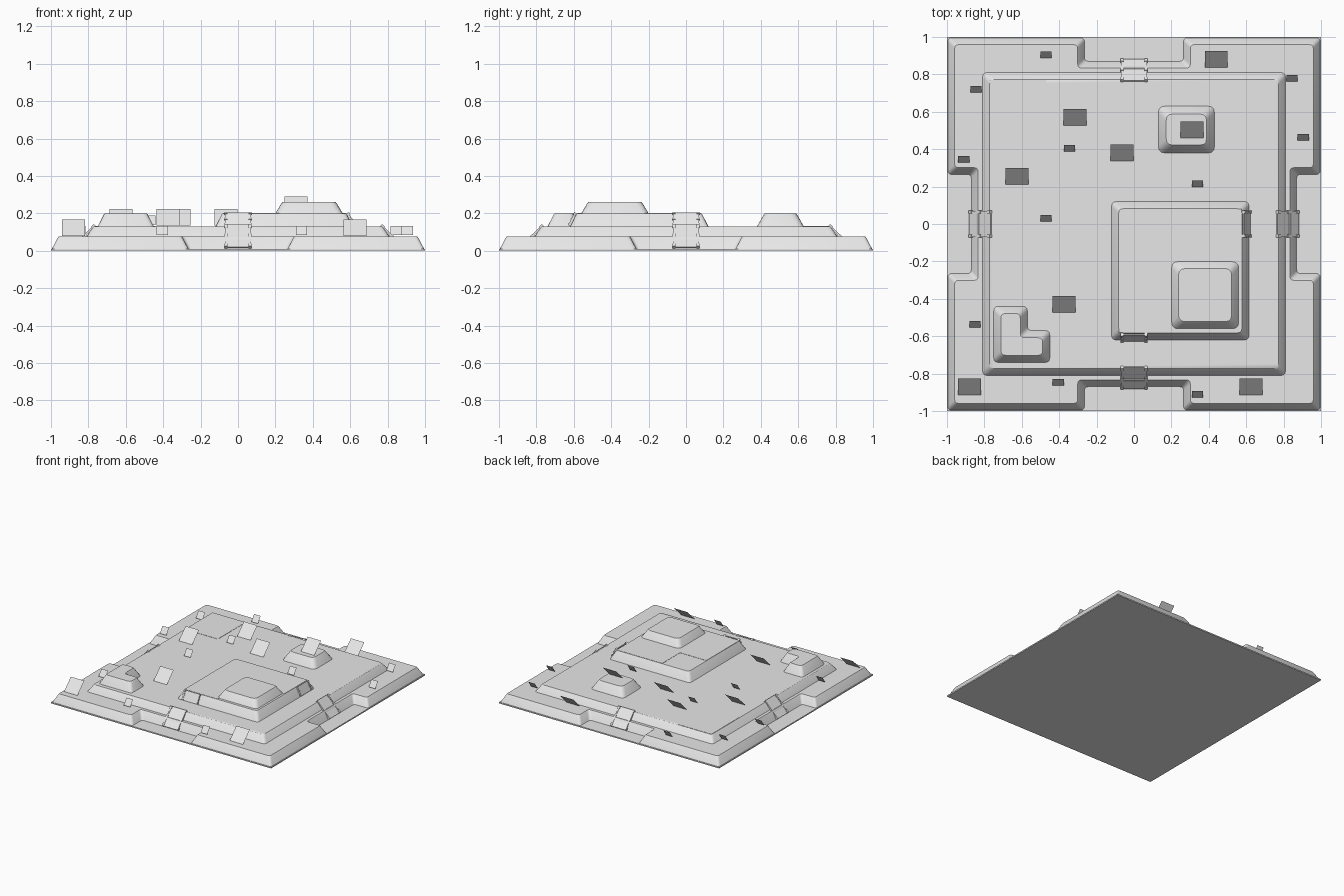
import bpy, bmesh, math
from mathutils import Vector, Matrix

if "Cube" in bpy.data.objects:
    bpy.data.objects.remove(bpy.data.objects["Cube"])

grey = bpy.data.materials.new("plain grey")
grey.diffuse_color = (0.8, 0.8, 0.8, 1)
grey.use_nodes = True
grey.node_tree.nodes["Principled BSDF"].inputs["Base Color"].default_value = grey.diffuse_color


def finish(name, bm, smooth=False):
    mesh = bpy.data.meshes.new(name)
    bm.to_mesh(mesh)
    bm.free()
    mesh.materials.append(grey)
    ob = bpy.data.objects.new(name, mesh)
    bpy.context.collection.objects.link(ob)
    if smooth:
        bpy.ops.object.select_all(action='DESELECT')
        ob.select_set(True)
        bpy.context.view_layer.objects.active = ob
        bpy.ops.object.shade_smooth_by_angle(angle=math.radians(35))
    return ob


def ring(outline, inset, radius, steps=3):
    """Counter-clockwise right-angled outline, moved inward, corners rounded."""
    n = len(outline)
    pts = [Vector(p) for p in outline]
    moved = []
    for i, p in enumerate(pts):
        a = (p - pts[i - 1]).normalized()
        b = (pts[(i + 1) % n] - p).normalized()
        moved.append(p + inset * Vector((-a.y - b.y, a.x + b.x)))
    out = []
    for i, p in enumerate(moved):
        s = p + (moved[i - 1] - p).normalized() * radius
        e = p + (moved[(i + 1) % n] - p).normalized() * radius
        for k in range(steps + 1):
            t = k / steps
            out.append((1 - t) ** 2 * s + 2 * t * (1 - t) * p + t * t * e)
    return out


def terrace(name, outline, z0, z1, inset, radius=0.025):
    """Flat-topped mound with sloping sides."""
    bm = bmesh.new()
    h = z1 - z0
    levels = [(0, z0), (inset * 0.85, z1 - h * 0.1), (inset, z1)]
    loops = [[bm.verts.new((p.x, p.y, z)) for p in ring(outline, d, radius)]
             for d, z in levels]
    for lo, hi in zip(loops, loops[1:]):
        for i in range(len(lo)):
            j = (i + 1) % len(lo)
            bm.faces.new((lo[i], lo[j], hi[j], hi[i]))
    bm.faces.new(loops[-1])
    bm.faces.new(loops[0][::-1])
    return finish(name, bm, True)


def rect(x0, y0, x1, y1):
    return [(x0, y0), (x1, y0), (x1, y1), (x0, y1)]


def plate(name, outline, z, thick):
    bm = bmesh.new()
    f = bm.faces.new([bm.verts.new((x, y, z)) for x, y in outline])
    top = bmesh.ops.extrude_face_region(bm, geom=[f])
    bmesh.ops.translate(bm, vec=(0, 0, thick),
                        verts=[v for v in top["geom"] if isinstance(v, bmesh.types.BMVert)])
    bmesh.ops.recalc_face_normals(bm, faces=bm.faces[:])
    return finish(name, bm)


# Floor and the lowest terrace, notched in the middle of each side
plate("floor", rect(-1, -1, 1, 1), 0, 0.01)
W, N, D = 0.995, 0.265, 0.87
side = [(-W, -W), (-N, -W), (-N, -D), (N, -D), (N, -W)]
base = []
for k in range(4):
    c, s = round(math.cos(k * math.pi / 2)), round(math.sin(k * math.pi / 2))
    base += [(x * c - y * s, x * s + y * c) for x, y in side]
terrace("lower_terrace", base, 0.01, 0.075, 0.036, 0.02)

# Upper terrace and the raised blocks on it
terrace("upper_terrace", rect(-0.81, -0.81, 0.81, 0.81), 0.075, 0.13, 0.038)
terrace("large_platform", rect(-0.12, -0.62, 0.615, 0.12), 0.13, 0.20, 0.038)
terrace("top_block", rect(0.2, -0.56, 0.56, -0.2), 0.20, 0.26, 0.038, 0.035)
terrace("back_block", rect(0.13, 0.38, 0.43, 0.63), 0.13, 0.20, 0.042, 0.035)
terrace("corner_block", [(-0.75, -0.74), (-0.45, -0.74), (-0.45, -0.57), (-0.57, -0.57),
                         (-0.57, -0.44), (-0.75, -0.44)], 0.13, 0.20, 0.038)

# Thin surface patches
plate("corner_patch", rect(-0.77, 0.41, -0.47, 0.77), 0.13, 0.002)
plate("platform_patch", [(0.16, -0.15), (-0.08, -0.15), (-0.08, -0.58), (0.22, -0.58),
                         (0.22, -0.22), (0.575, -0.22), (0.575, 0.08), (0.16, 0.08)], 0.2, 0.002)


def ramp(name, r0, z0, r1, z1, turn):
    """Sloping plate between two rails with end and middle joints, on the front side."""
    bm = bmesh.new()
    length = math.hypot(r0 - r1, z1 - z0)
    place = (Matrix.Rotation(turn, 4, 'Z')
             @ Matrix.Translation((0, -(r0 + r1) / 2, (z0 + z1) / 2))
             @ Matrix.Rotation(math.atan2(z1 - z0, r0 - r1), 4, 'X'))

    def box(x, y, sx, sy, sz):
        bmesh.ops.create_cube(bm, size=1, matrix=place @ Matrix.Translation((x, y, 0))
                              @ Matrix.Diagonal((sx, sy, sz, 1)))
    box(0, 0, 0.13, length, 0.006)
    for x in (-0.065, 0.065):
        box(x, 0, 0.01, length, 0.012)
        for t in (-0.43, 0, 0.43):
            box(x, t * length, 0.017, length * 0.12, 0.018)
    finish(name, bm)


for k, label in enumerate(("front", "right", "back", "left")):
    ramp(label + "_ramp", 0.88, 0.018, 0.765, 0.137, k * math.pi / 2)
ramp("platform_front_ramp", 0.625, 0.135, 0.59, 0.203, 0)
ramp("platform_right_ramp", 0.62, 0.135, 0.585, 0.203, math.pi / 2)


# Leaning square cards standing on the ground
def card(name, x, y, z, w, d, h):
    bm = bmesh.new()
    bm.faces.new([bm.verts.new(p) for p in (
        (x - w / 2, y - d / 2, z), (x + w / 2, y - d / 2, z),
        (x + w / 2, y + d / 2, z + h), (x - w / 2, y + d / 2, z + h))])
    finish(name, bm)


def ground(x, y):
    return 0.135 if max(abs(x), abs(y)) < 0.77 else 0.08


large = [(0.44, 0.88), (-0.315, 0.57), (-0.065, 0.38), (-0.625, 0.255),
         (-0.375, -0.43), (-0.88, -0.87), (0.625, -0.87)]
small = [(-0.47, 0.905), (-0.845, 0.72), (0.845, 0.78), (0.905, 0.465), (-0.91, 0.345),
         (-0.345, 0.405), (0.34, 0.215), (-0.47, 0.03), (-0.85, -0.535),
         (-0.405, -0.845), (0.34, -0.91)]
for x, y in large:
    card("large_card", x, y, ground(x, y), 0.122, 0.088, 0.088)
card("large_card", 0.31, 0.505, 0.202, 0.122, 0.088, 0.088)
for x, y in small:
    card("small_card", x, y, ground(x, y) + 0.003, 0.06, 0.035, 0.05)
